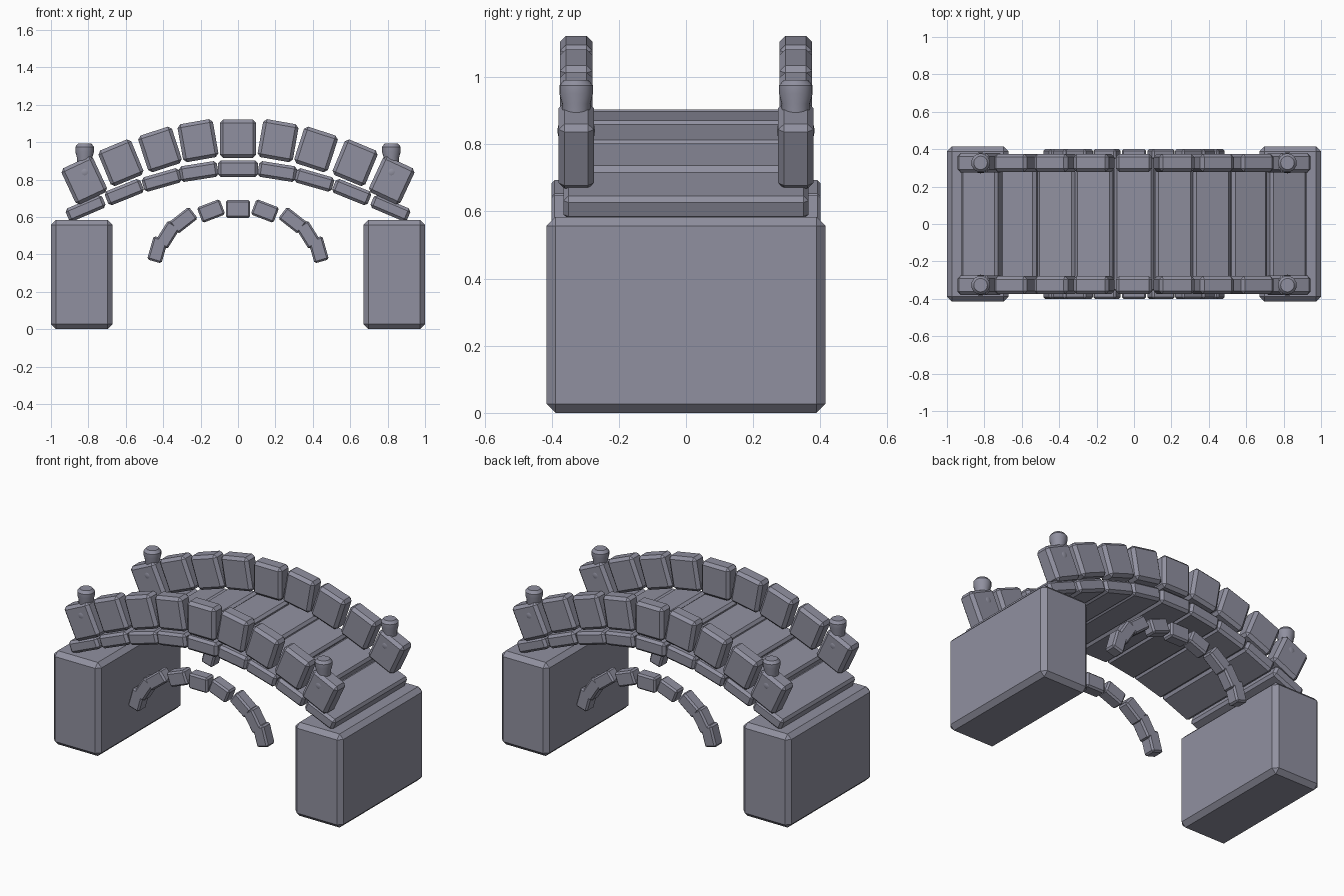
import bpy, bmesh
from math import radians
from mathutils import Matrix

cube = bpy.data.objects.get("Cube")
if cube:
    bpy.data.objects.remove(cube, do_unlink=True)

stone = bpy.data.materials.new("grey_stone")
stone.use_nodes = True
colour = (0.28, 0.28, 0.35, 1)
stone.diffuse_color = colour
stone.node_tree.nodes["Principled BSDF"].inputs["Base Color"].default_value = colour


def finish(name, bm):
    mesh = bpy.data.meshes.new(name)
    bm.to_mesh(mesh)
    bm.free()
    mesh.materials.append(stone)
    obj = bpy.data.objects.new(name, mesh)
    bpy.context.collection.objects.link(obj)
    return obj


def block(name, centre, size, angle=0, bevel=0.015):
    """Bevelled stone block, tilted about the y axis."""
    bm = bmesh.new()
    bmesh.ops.create_cube(bm, size=1, matrix=Matrix.Diagonal((*size, 1)))
    bmesh.ops.bevel(bm, geom=bm.edges[:], offset=bevel, segments=1, affect='EDGES')
    bm.transform(Matrix.Translation(centre) @ Matrix.Rotation(radians(angle), 4, 'Y'))
    return finish(name, bm)


def arch(name, stones, y, depth, bevel):
    """Row of blocks mirrored in x; each entry is x, z, angle, length, height."""
    for i, (x, z, angle, length, height) in enumerate(stones):
        for side in ((1, -1) if x else (1,)):
            block(f"{name}_{i}_{'left' if side > 0 else 'right'}",
                  (side * x, y, z), (length, depth, height), side * angle, bevel)


def post_knob(name, x, y):
    """Round knob widening to a chamfered cap."""
    profile = [(0.041, 0.82), (0.042, 0.92), (0.05, 0.95), (0.05, 0.975), (0.036, 0.992)]
    bm = bmesh.new()
    sides = 20
    rings = []
    for r, z in profile:
        ring = bmesh.ops.create_circle(bm, segments=sides, radius=r,
                                       matrix=Matrix.Translation((x, y, z)))
        rings.append(ring["verts"])
    for low, high in zip(rings, rings[1:]):
        for i in range(sides):
            j = (i + 1) % sides
            bm.faces.new((low[i], low[j], high[j], high[i]))
    bm.faces.new(rings[0][::-1])
    bm.faces.new(rings[-1])
    bmesh.ops.recalc_face_normals(bm, faces=bm.faces[:])
    smooth(finish(name, bm))


def boss(name, x, y):
    """Ball inside the end stone that shows as a low dome on its faces."""
    bm = bmesh.new()
    bmesh.ops.create_uvsphere(bm, u_segments=20, v_segments=12, radius=0.056,
                              matrix=Matrix.Translation((x, y, 0.84)))
    smooth(finish(name, bm))


def smooth(obj):
    bpy.ops.object.select_all(action='DESELECT')
    obj.select_set(True)
    bpy.context.view_layer.objects.active = obj
    bpy.ops.object.shade_smooth_by_angle(angle=radians(30))


# Rows from the crown outwards: x, z, angle, length, height
deck = [(0, 0.858, 0, 0.212, 0.09), (0.21, 0.843, 9, 0.205, 0.085),
        (0.408, 0.798, 16, 0.208, 0.08), (0.608, 0.733, 22, 0.205, 0.08),
        (0.815, 0.647, 23, 0.212, 0.075)]
parapet = [(0, 1.018, 0, 0.195, 0.206), (0.214, 1.008, 10, 0.192, 0.206),
           (0.417, 0.961, 18, 0.19, 0.206), (0.626, 0.89, 22.5, 0.19, 0.206)]
end_stone = [(0.822, 0.796, 25, 0.186, 0.212)]
ring = [(0, 0.643, 0, 0.13, 0.095), (0.144, 0.632, 21, 0.13, 0.088),
        (0.292, 0.582, 38, 0.135, 0.08), (0.376, 0.505, 58, 0.135, 0.078),
        (0.43, 0.425, 74, 0.13, 0.08)]

# Abutments
for name, side in (("left", 1), ("right", -1)):
    block(f"abutment_{name}", (side * 0.835, 0, 0.292), (0.33, 0.83, 0.584), 0, 0.027)

# Walkway
arch("deck_slab", deck, 0, 0.73, 0.015)

# Parapets, lower arch rings and posts on both sides
for name, side in (("front", -1), ("back", 1)):
    y = side * 0.327
    arch(f"{name}_parapet_stone", parapet, y, 0.097, 0.018)
    arch(f"{name}_parapet_end", end_stone, y, 0.105, 0.018)
    arch(f"{name}_arch_stone", ring, side * 0.362, 0.078, 0.01)
    for end, x in (("left", 0.82), ("right", -0.82)):
        post_knob(f"{name}_{end}_post_knob", x, y)
        boss(f"{name}_{end}_boss", x, y)
